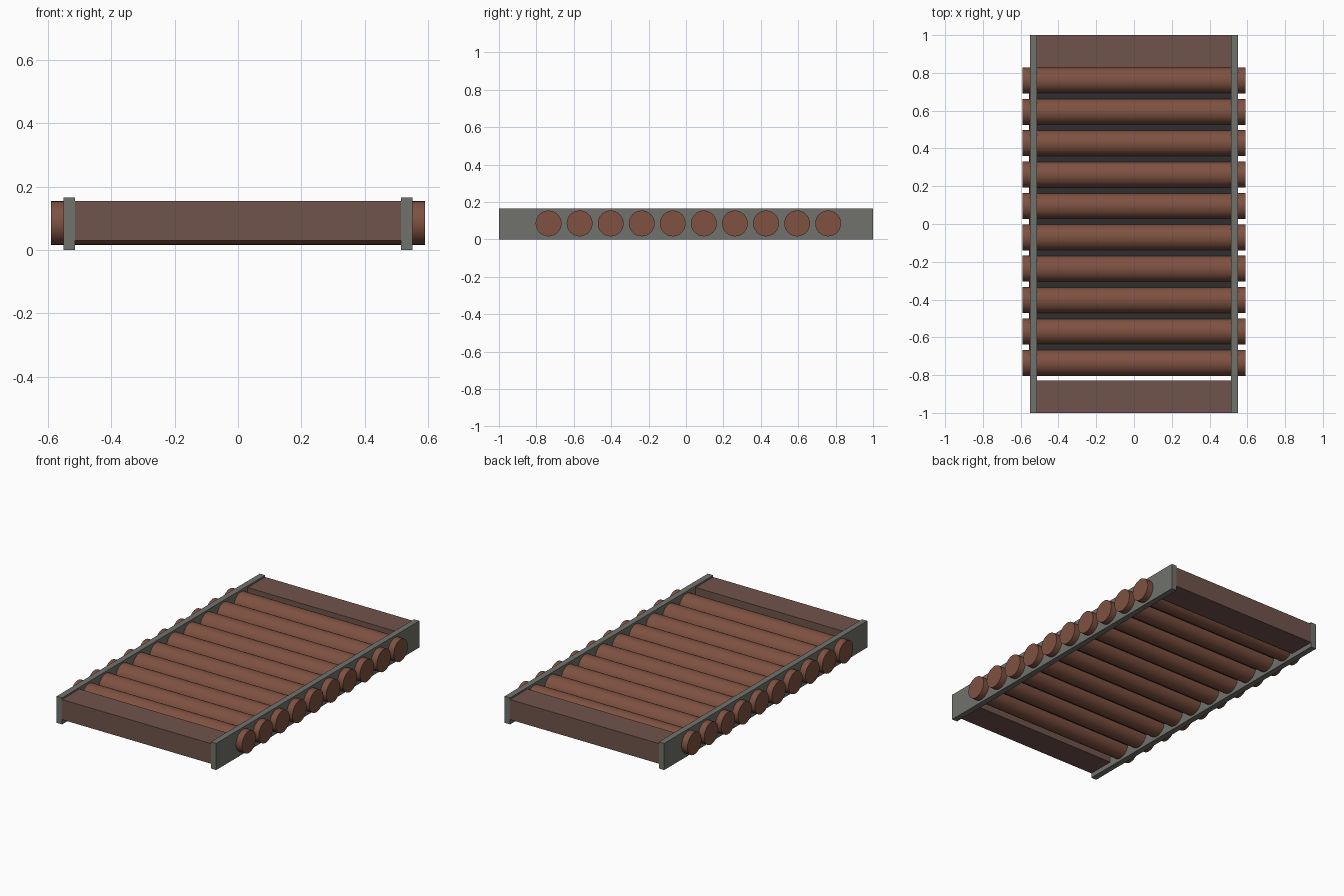
import bpy, math

if "Cube" in bpy.data.objects:
    bpy.data.objects.remove(bpy.data.objects["Cube"])


def material(name, rgb):
    m = bpy.data.materials.new(name)
    m.diffuse_color = (*rgb, 1)
    m.use_nodes = True
    m.node_tree.nodes["Principled BSDF"].inputs["Base Color"].default_value = m.diffuse_color
    return m


STEEL = material("grey steel", (0.165, 0.165, 0.15))
RUST = material("red brown roller", (0.21, 0.083, 0.053))
BROWN = material("dull brown", (0.16, 0.088, 0.069))
DARK = material("dark grey", (0.028, 0.028, 0.028))


def box(name, lo, hi, mat):
    centre = [(a + b) / 2 for a, b in zip(lo, hi)]
    bpy.ops.mesh.primitive_cube_add(size=1, location=centre)
    ob = bpy.context.object
    ob.name = name
    ob.scale = [b - a for a, b in zip(lo, hi)]
    bpy.ops.object.transform_apply(location=False, rotation=False, scale=True)
    ob.data.materials.append(mat)
    return ob


# side rails
box("left_rail", (-0.55, -1, 0), (-0.513, 1, 0.166), STEEL)
box("right_rail", (0.513, -1, 0), (0.55, 1, 0.166), STEEL)

# solid end beams
box("front_beam", (-0.513, -1, 0.03), (0.513, -0.828, 0.155), BROWN)
box("back_beam", (-0.513, 0.828, 0.03), (0.513, 1, 0.155), BROWN)

# dark bed seen in the gaps between rollers
box("inner_bed", (-0.555, -0.735, 0.07), (0.549, 0.76, 0.10), DARK)

# rollers passing through both rails
for i in range(10):
    y = -0.735 + i * 0.1661
    bpy.ops.mesh.primitive_cylinder_add(vertices=32, radius=0.069, depth=1.18,
                                        location=(0, y, 0.085),
                                        rotation=(0, math.pi / 2, 0))
    ob = bpy.context.object
    ob.name = f"roller_{i + 1}"
    ob.data.materials.append(RUST)
    bpy.ops.object.shade_smooth_by_angle(angle=math.radians(30))
